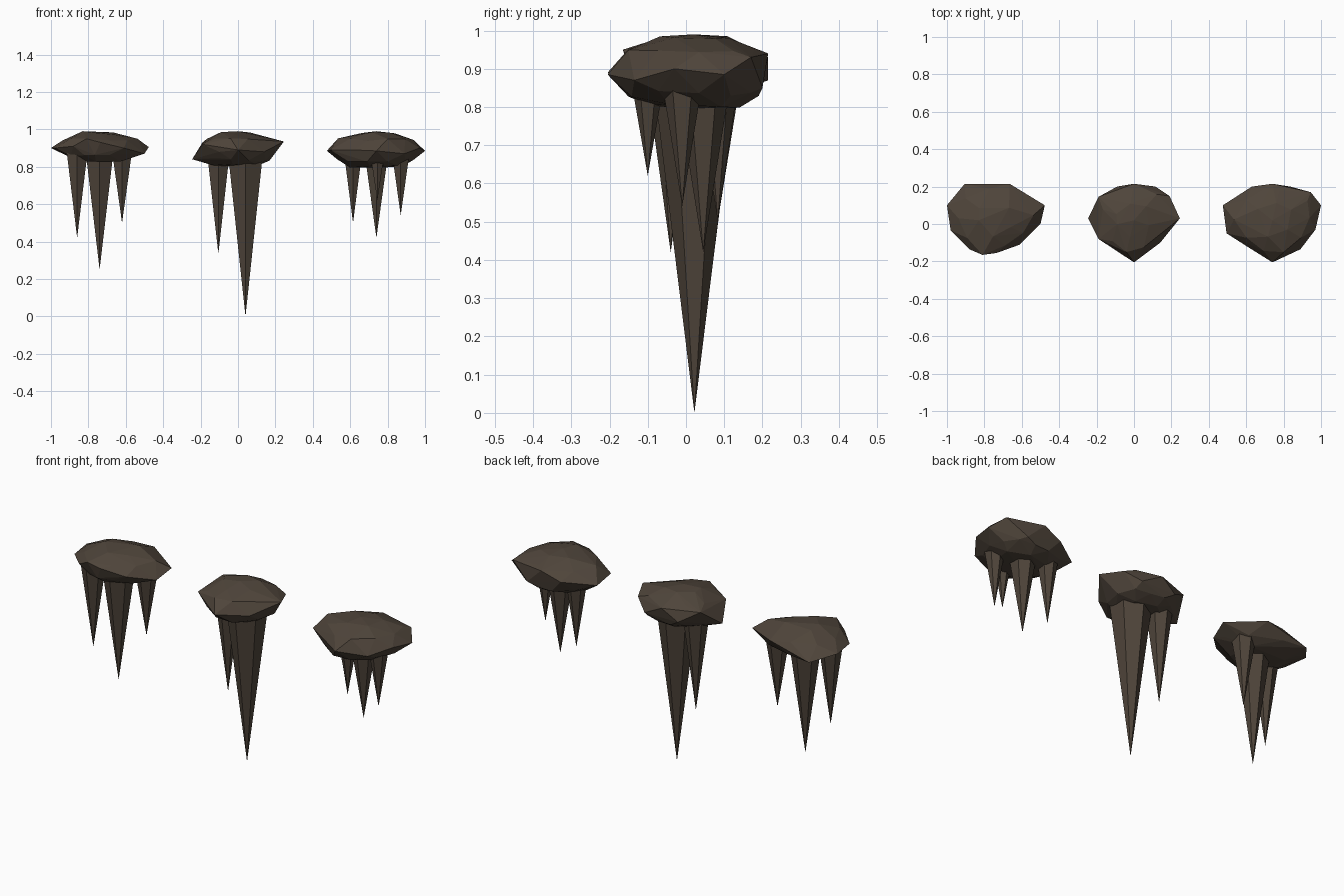
import bpy, bmesh, math, random

if "Cube" in bpy.data.objects:
    bpy.data.objects.remove(bpy.data.objects["Cube"])

random.seed(4)
stone = bpy.data.materials.new("dark brown stone")
stone.diffuse_color = (0.078, 0.059, 0.043, 1)
stone.use_nodes = True
stone.node_tree.nodes["Principled BSDF"].inputs["Base Color"].default_value = stone.diffuse_color


def finish(bm, name):
    bmesh.ops.recalc_face_normals(bm, faces=bm.faces)
    me = bpy.data.meshes.new(name)
    bm.to_mesh(me)
    bm.free()
    me.materials.append(stone)
    ob = bpy.data.objects.new(name, me)
    bpy.context.collection.objects.link(ob)


def cap(name, cx, outline, top, bottom, peak):
    """Faceted boulder: hull of a plan outline with shrinking rings above and below."""
    cy = 0.02
    pts = list(outline)
    n = len(outline)
    # (x scale, y scale, height, step)
    for sx, sy, z, step in ((0.78, 0.88, top - 0.045, 1), (0.42, 0.48, top - 0.012, 2),
                            (0.8, 0.88, bottom + 0.04, 1), (0.58, 0.62, bottom + 0.008, 2)):
        for i in range(0, n, step):
            a, b = outline[i], outline[(i + 1) % n]
            k = random.uniform(0.95, 1.04)
            pts.append((cx + ((a[0] + b[0]) / 2 - cx) * sx * k,
                        cy + ((a[1] + b[1]) / 2 - cy) * sy * k,
                        z + random.uniform(-0.008, 0.008)))
    pts += [(peak, cy, top), (cx, cy, bottom)]
    bm = bmesh.new()
    for p in pts:
        bm.verts.new(p)
    res = bmesh.ops.convex_hull(bm, input=bm.verts)
    junk = {v for v in res["geom_interior"] + res["geom_unused"] if isinstance(v, bmesh.types.BMVert)}
    bmesh.ops.delete(bm, geom=list(junk), context="VERTS")
    finish(bm, name)


def spike(name, x, y, tip, half, root):
    """Six-sided hanging cone, 'half' wide (in x) where it leaves the cap at 'root'."""
    base = root + 0.04
    r = half / 0.9 * (base - tip) / (root - tip)
    bm = bmesh.new()
    ring = [bm.verts.new((x + r * math.cos(a), y + r * math.sin(a), base))
            for a in (math.pi / 6 + i * math.pi / 3 for i in range(6))]
    point = bm.verts.new((x, y, tip))
    bm.faces.new(ring)
    for i in range(6):
        bm.faces.new((ring[i], point, ring[(i + 1) % 6]))
    finish(bm, name)


# Boulder caps
cap("left_cap", -0.74, [
    (-1.0, .10, .90), (-.905, .215, .87), (-.665, .215, .93), (-.477, .10, .905), (-.50, 0, .87),
    (-.61, -.11, .90), (-.735, -.155, .93), (-.81, -.165, .95), (-.88, -.135, .91),
    (-.98, -.035, .90)], .99, .825, -.83)
cap("middle_cap", 0.0, [
    (-.245, .03, .84), (-.19, .145, .93), (-.09, .20, .87), (0, .215, .93), (.115, .20, .87),
    (.19, .15, .92), (.245, .03, .935), (.14, -.10, .88), (0, -.205, .89), (-.10, -.13, .88),
    (-.19, -.08, .92)], .99, .80, 0)
cap("right_cap", 0.74, [
    (.475, .10, .885), (.63, .20, .90), (.74, .215, .94), (.835, .20, .85), (.945, .17, .93),
    (1.0, .10, .885), (.97, -.03, .90), (.89, -.135, .87), (.74, -.205, .885), (.62, -.13, .89),
    (.495, -.05, .89)], .99, .795, .74)

# Hanging spikes: x, y, tip height, half width, root height
spikes = {
    "left": ((-.86, -.04, .42, .053, .84), (-.74, .01, .25, .071, .83), (-.62, .083, .50, .048, .83)),
    "middle": ((.04, .022, 0, .09, .81), (-.105, .063, .335, .055, .81)),
    "right": ((.615, .083, .50, .043, .82), (.74, .045, .42, .055, .80),
              (.87, -.01, .54, .041, .82), (.745, -.10, .62, .030, .81)),
}
for side, group in spikes.items():
    for i, s in enumerate(group):
        spike(f"{side}_spike_{i + 1}", *s)
